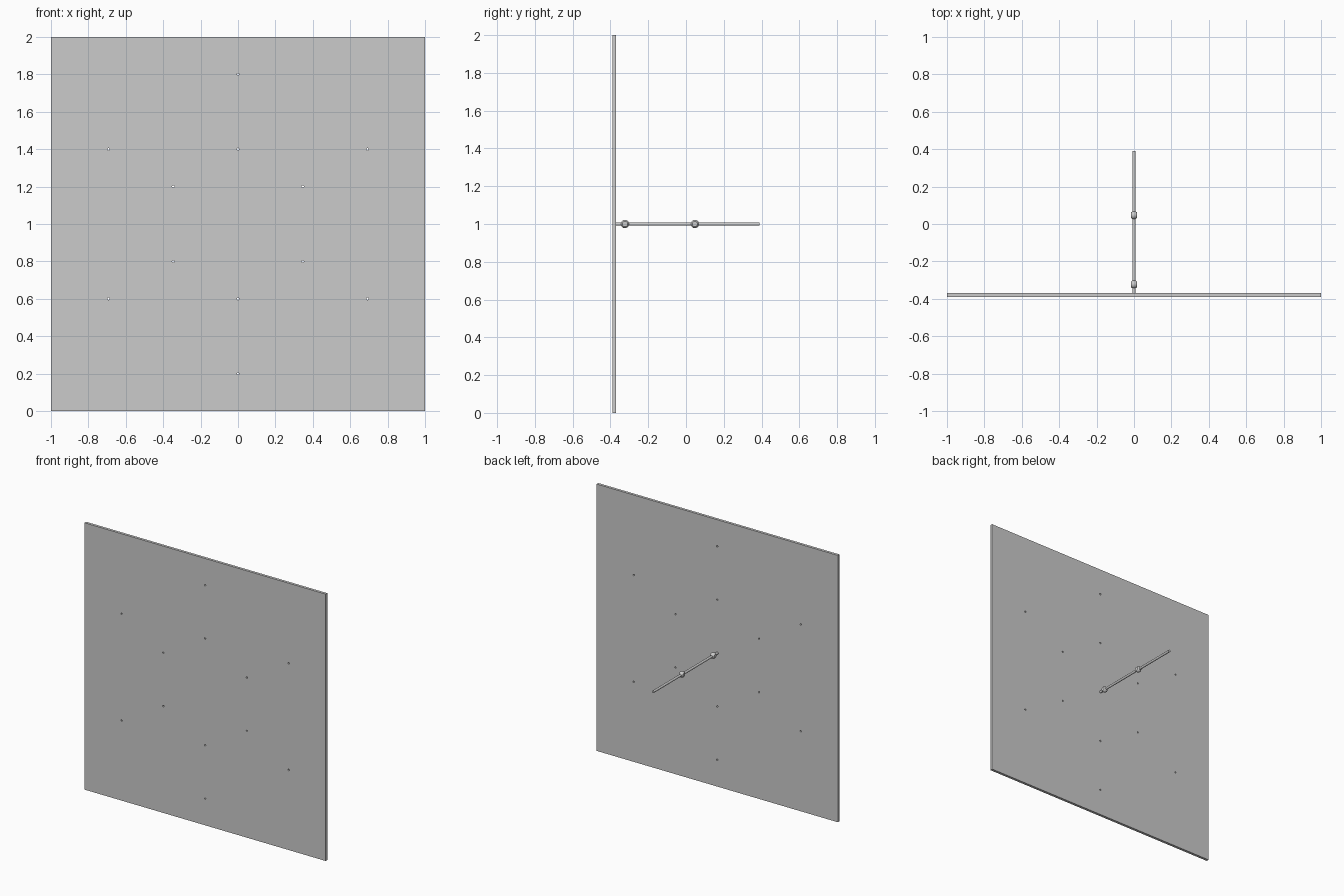
import bpy, bmesh, math
from mathutils import Matrix, Vector

if "Cube" in bpy.data.objects:
    bpy.data.objects.remove(bpy.data.objects["Cube"])

PLATE_Y, PLATE_T = -0.38, 0.02
CENTRE_Z = 1.0


def make_object(name, bm):
    mesh = bpy.data.meshes.new(name)
    bm.to_mesh(mesh)
    bm.free()
    obj = bpy.data.objects.new(name, mesh)
    bpy.context.collection.objects.link(obj)
    return obj


def smooth(obj):
    bpy.ops.object.select_all(action='DESELECT')
    obj.select_set(True)
    bpy.context.view_layer.objects.active = obj
    bpy.ops.object.shade_smooth_by_angle(angle=math.radians(35))


def add_y_cylinder(bm, x, z, radius, y0, y1, sides):
    place = Matrix.Translation((x, (y0 + y1) / 2, z)) @ Matrix.Rotation(math.pi / 2, 4, 'X')
    bmesh.ops.create_cone(bm, cap_ends=True, segments=sides, radius1=radius,
                          radius2=radius, depth=y1 - y0, matrix=place)


# Square back plate
bm = bmesh.new()
bmesh.ops.create_cube(bm, size=1, matrix=Matrix.Translation((0, PLATE_Y, CENTRE_Z))
                      @ Matrix.Diagonal((2, PLATE_T, 2, 1)))
plate = make_object("plate", bm)

# Two rings of six small through-holes
bm = bmesh.new()
for ring in (0.4, 0.8):
    for i in range(6):
        a = math.radians(30 + 60 * i)
        add_y_cylinder(bm, ring * math.cos(a), CENTRE_Z + ring * math.sin(a),
                       0.006, PLATE_Y - 0.05, PLATE_Y + 0.05, 24)
cutter = make_object("hole_cutter", bm)
cutter.hide_render = True
cutter.hide_set(True)
cut = plate.modifiers.new("holes", 'BOOLEAN')
cut.operation, cut.solver, cut.object = 'DIFFERENCE', 'EXACT', cutter

# Rod standing out from the middle of the plate
bm = bmesh.new()
add_y_cylinder(bm, 0, CENTRE_Z, 0.009, PLATE_Y + PLATE_T / 2, 0.39, 32)
smooth(make_object("rod", bm))

# Beads on the rod, with a small flat on each side
for name, y in (("inner_bead", -0.323), ("outer_bead", 0.047)):
    bm = bmesh.new()
    bmesh.ops.create_uvsphere(bm, u_segments=32, v_segments=16, radius=0.022,
                              matrix=Matrix.Rotation(math.pi / 2, 4, 'Y'))
    for side in (-1, 1):
        geom = bm.verts[:] + bm.edges[:] + bm.faces[:]
        res = bmesh.ops.bisect_plane(bm, geom=geom, plane_co=(side * 0.017, 0, 0),
                                     plane_no=(side, 0, 0), clear_outer=True)
        rim = [e for e in res["geom_cut"] if isinstance(e, bmesh.types.BMEdge)]
        bmesh.ops.contextual_create(bm, geom=rim)
    bmesh.ops.recalc_face_normals(bm, faces=bm.faces[:])
    bead = make_object(name, bm)
    bead.location = (0, y, CENTRE_Z)
    smooth(bead)
